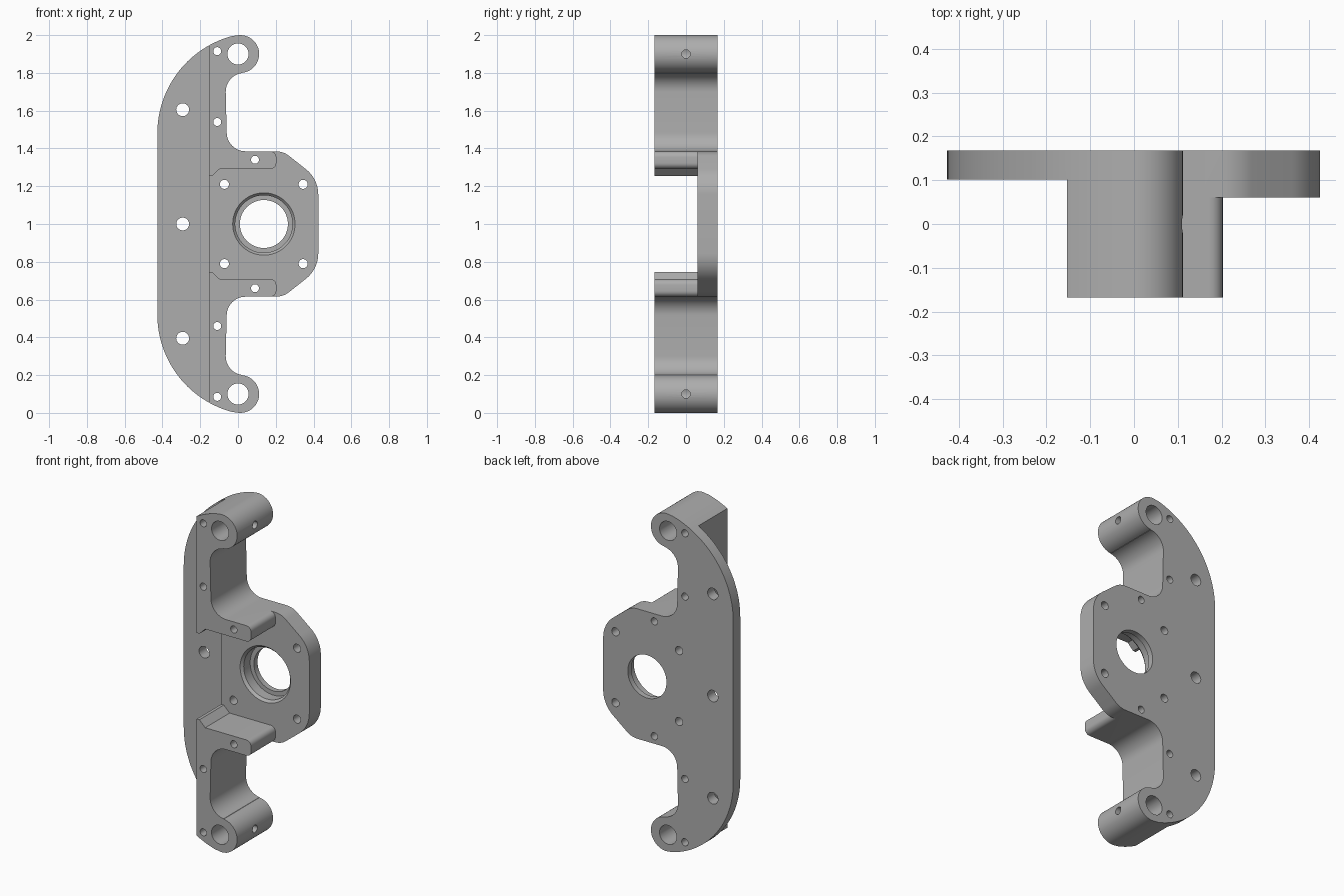
import bpy
import bmesh
from math import radians, cos, sin, pi
from mathutils import Matrix, Vector

cube = bpy.data.objects.get("Cube")
if cube:
    bpy.data.objects.remove(cube, do_unlink=True)

FRONT, BACK = -0.168, 0.168      # full thickness
FLANGE, HUB = 0.102, 0.06        # front faces of the thin flange and the hub plate
STEP_X = -0.153                  # where the thick arms meet the flange

steel = bpy.data.materials.new("grey metal")
steel.use_nodes = True
grey = (0.42, 0.42, 0.42, 1)
steel.diffuse_color = grey
steel.node_tree.nodes["Principled BSDF"].inputs["Base Color"].default_value = grey


def arc(x, z, r, start, end, n=12):
    """Points on an arc in the x-z plane, angles in degrees."""
    angles = [radians(start + (end - start) * i / n) for i in range(n + 1)]
    return [(x + r * cos(a), z + r * sin(a)) for a in angles]


def mirrored(upper):
    """Close an upper half profile with its reflection about z = 1."""
    return upper + [(x, 2 - z) for x, z in reversed(upper)]


def to_object(name, bm):
    bmesh.ops.recalc_face_normals(bm, faces=bm.faces)
    mesh = bpy.data.meshes.new(name)
    bm.to_mesh(mesh)
    bm.free()
    mesh.materials.append(steel)
    obj = bpy.data.objects.new(name, mesh)
    bpy.context.collection.objects.link(obj)
    return obj


def prism(name, profile, y0, y1):
    bm = bmesh.new()
    face = bm.faces.new([bm.verts.new((x, y0, z)) for x, z in profile])
    new = bmesh.ops.extrude_face_region(bm, geom=[face])["geom"]
    verts = [v for v in new if isinstance(v, bmesh.types.BMVert)]
    bmesh.ops.translate(bm, verts=verts, vec=(0, y1 - y0, 0))
    return to_object(name, bm)


def drill(name, start, end, r, r_end=None, sides=40):
    """Round cutter between two points."""
    a, b = Vector(start), Vector(end)
    turn = (b - a).to_track_quat('Z', 'Y').to_matrix().to_4x4()
    bm = bmesh.new()
    bmesh.ops.create_cone(bm, cap_ends=True, segments=sides, radius1=r,
                          radius2=r_end or r, depth=(b - a).length,
                          matrix=Matrix.Translation((a + b) / 2) @ turn)
    return to_object(name, bm)


# Full outline: curved spine, hooked tip, fillets and hub
half = (arc(0.106, 1.48, 0.533, 180, 105, 28)
        + arc(0.012, 1.9, 0.1, 103, -83, 24)
        + arc(0.035, 1.7, 0.1, 97, 180)
        + arc(0.04, 1.485, 0.1, 180, 270)
        + arc(0.2, 1.271, 0.114, 90, 52, 8)
        + arc(0.255, 1.156, 0.17, 52, 0))
bracket = prism("bracket_plate", mirrored(half), FRONT, BACK)

cutters = []

# Thin flange along the spine
cutters.append(prism("flange_cutter",
                     [(-0.6, -0.1), (STEP_X, -0.1), (STEP_X, 2.1), (-0.6, 2.1)],
                     FRONT - 0.1, FLANGE))

# Pocket in front of the hub, leaving the rounded webs above and below
pocket = ([(-0.3, 1.255), (-0.135, 1.255), (-0.097, 1.292)]
          + arc(0.172, 1.323, 0.031, -90, 0, 6)
          + arc(0.172, 1.354, 0.031, 0, 90, 6)
          + [(0.172, 1.5), (0.6, 1.5)])
cutters.append(prism("pocket_cutter", mirrored(pocket), FRONT - 0.1, HUB))

# Hub bore: through hole, bearing seat and chamfered rim
bore = 0.137
for name, r, r_end, y0, y1 in [("bore", 0.127, 0.127, 0, 0.3),
                               ("seat", 0.152, 0.152, 0, 0.135),
                               ("rim", 0.166, 0.152, HUB - 0.001, HUB + 0.015)]:
    cutters.append(drill(name + "_cutter", (bore, y0, 1), (bore, y1, 1), r, r_end, 64))

# Holes from front to back, repeated above and below the middle
holes = [(-0.293, 0.605, 0.034), (0, 0.9, 0.056), (-0.11, 0.915, 0.021),
         (-0.11, 0.54, 0.021), (0.09, 0.34, 0.021),
         (-0.072, 0.21, 0.024), (0.345, 0.21, 0.024)]
for side in (1, -1):
    for x, dz, r in holes:
        z = 1 + side * dz
        cutters.append(drill("hole_cutter", (x, -0.3, z), (x, 0.3, z), r))
    # Set screw hole through the side of each hook
    z = 1 + side * 0.9
    cutters.append(drill("screw_cutter", (0.01, 0, z), (0.3, 0, z), 0.022))
cutters.append(drill("hole_cutter", (-0.293, -0.3, 1), (-0.293, 0.3, 1), 0.034))

for cutter in cutters:
    cut = bracket.modifiers.new(cutter.name, 'BOOLEAN')
    cut.operation = 'DIFFERENCE'
    cut.solver = 'EXACT'
    cut.object = cutter

# Bake the cuts and remove the cutters
graph = bpy.context.evaluated_depsgraph_get()
result = bpy.data.meshes.new_from_object(bracket.evaluated_get(graph))
bracket.modifiers.clear()
bracket.data = result
for cutter in cutters:
    bpy.data.objects.remove(cutter, do_unlink=True)

bpy.ops.object.select_all(action='DESELECT')
bracket.select_set(True)
bpy.context.view_layer.objects.active = bracket
bpy.ops.object.shade_smooth_by_angle(angle=radians(30))
